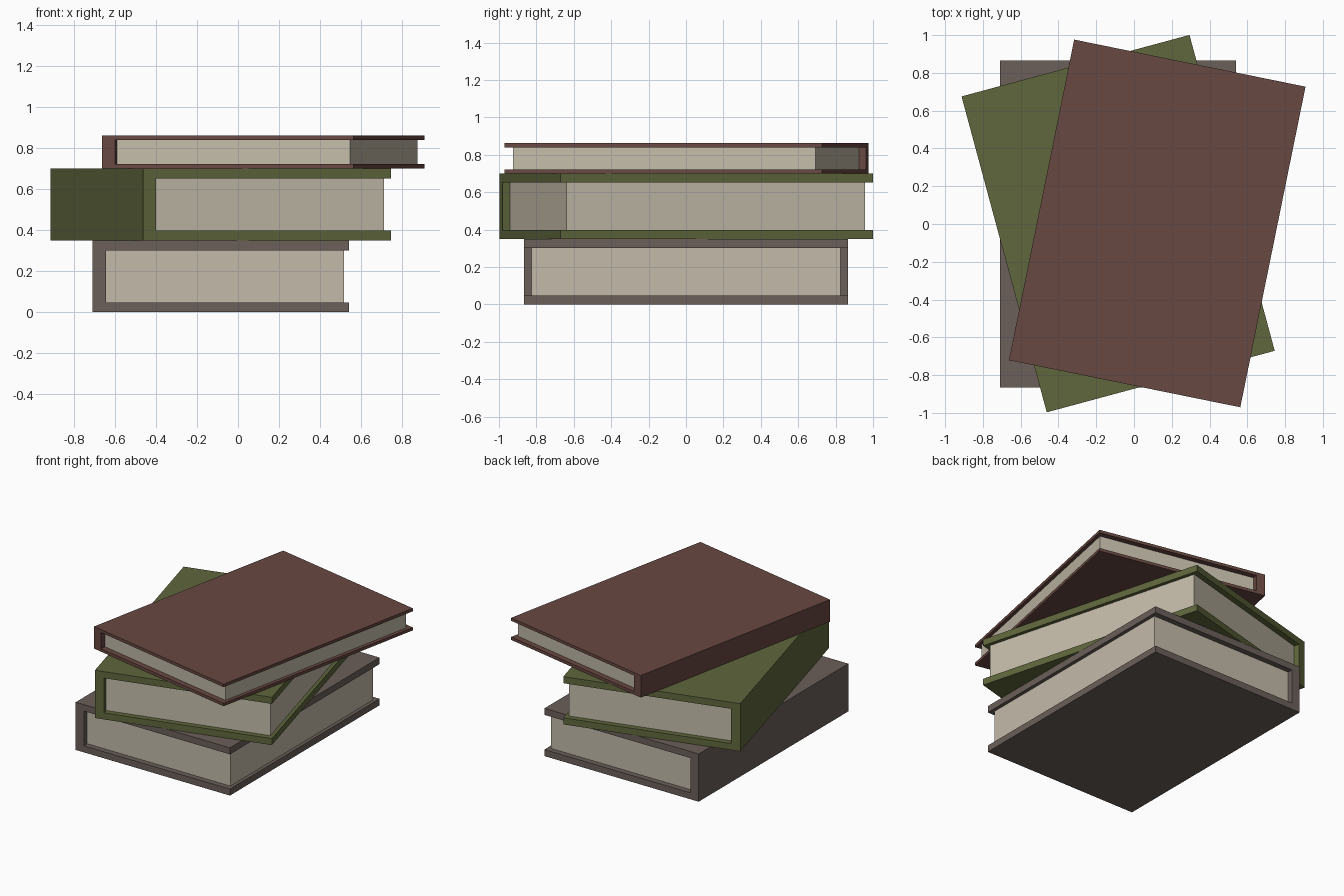
import bpy, bmesh, math

if "Cube" in bpy.data.objects:
    bpy.data.objects.remove(bpy.data.objects["Cube"])

W, L = 1.25, 1.732          # cover width and length
SPINE = 0.065               # spine thickness
INSET_X, INSET_Y = 0.025, 0.04   # how far the pages sit back from the cover


def material(name, rgb):
    m = bpy.data.materials.new(name)
    m.diffuse_color = (*rgb, 1)
    m.use_nodes = True
    m.node_tree.nodes["Principled BSDF"].inputs["Base Color"].default_value = m.diffuse_color
    return m


def extruded(name, profile, length, mat, loc, angle):
    """Extrude an x-z profile along y, centred, then place and turn it."""
    bm = bmesh.new()
    face = bm.faces.new([bm.verts.new((x, -length / 2, z)) for x, z in profile])
    out = bmesh.ops.extrude_face_region(bm, geom=[face])
    verts = [v for v in out["geom"] if isinstance(v, bmesh.types.BMVert)]
    bmesh.ops.translate(bm, verts=verts, vec=(0, length, 0))
    bmesh.ops.recalc_face_normals(bm, faces=bm.faces)
    me = bpy.data.meshes.new(name)
    bm.to_mesh(me)
    bm.free()
    me.materials.append(mat)
    ob = bpy.data.objects.new(name, me)
    ob.location = loc
    ob.rotation_euler.z = math.radians(angle)
    bpy.context.collection.objects.link(ob)


def book(name, loc, angle, h, t, mat):
    a, b = -W / 2, W / 2
    s, e = a + SPINE, b - INSET_X
    # Cover: C-shaped profile with a solid spine
    extruded(name + "_cover",
             [(a, 0), (b, 0), (b, t), (s, t), (s, h - t), (b, h - t), (b, h), (a, h)],
             L, mat, loc, angle)
    # Page block between the boards
    extruded(name + "_pages", [(s, t), (e, t), (e, h - t), (s, h - t)],
             L - 2 * INSET_Y, paper, loc, angle)


paper = material("paper", (0.55, 0.50, 0.40))
grey = material("grey_cloth", (0.145, 0.115, 0.100))
green = material("green_cloth", (0.115, 0.135, 0.045))
red = material("red_cloth", (0.140, 0.065, 0.054))

# Stack from the bottom up
book("bottom_book", (-0.084, 0, 0), 0, 0.35, 0.048, grey)
book("middle_book", (-0.084, 0.002, 0.35), 15.1, 0.35, 0.048, green)
book("top_book", (0.123, 0.003, 0.70), -11.5, 0.162, 0.022, red)
